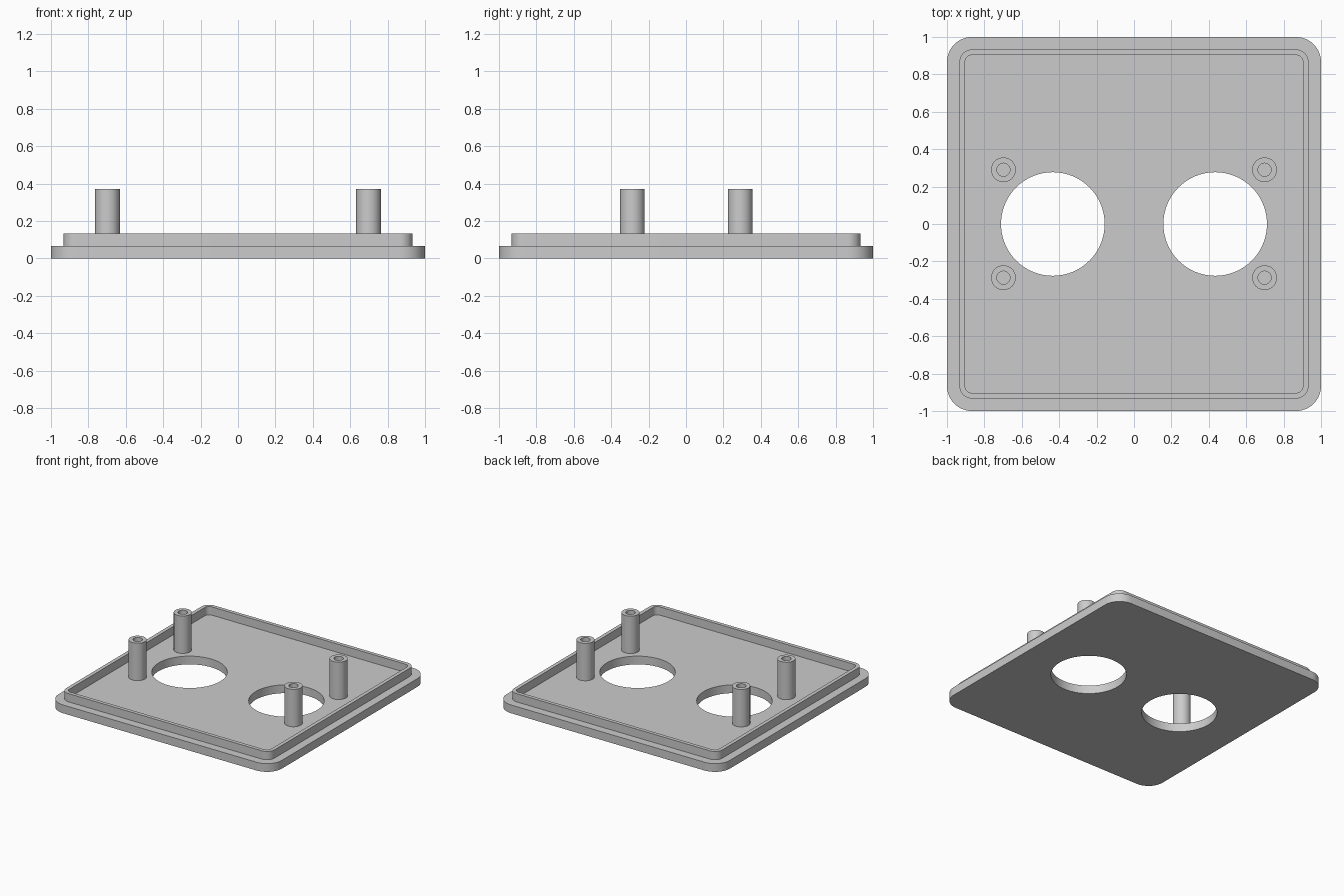
import bpy, bmesh
from math import cos, sin, pi, radians

cube = bpy.data.objects.get("Cube")
if cube:
    bpy.data.objects.remove(cube)

grey = bpy.data.materials.new("plain grey")
grey.use_nodes = True
grey.diffuse_color = (0.6, 0.6, 0.6, 1)
grey.node_tree.nodes["Principled BSDF"].inputs["Base Color"].default_value = grey.diffuse_color


def circle(x, y, r, n=64):
    return [(x + r * cos(2 * pi * i / n), y + r * sin(2 * pi * i / n)) for i in range(n)]


def rounded_square(half, r, n=12):
    """Square outline with n segments in each rounded corner."""
    c = half - r
    pts = []
    for k, (sx, sy) in enumerate([(1, 1), (-1, 1), (-1, -1), (1, -1)]):
        for i in range(n + 1):
            a = (k + i / n) * pi / 2
            pts.append((sx * c + r * cos(a), sy * c + r * sin(a)))
    return pts


def extrude_outlines(name, outlines, z0, z1):
    """Solid between z0 and z1; outlines inside the first one become holes."""
    curve = bpy.data.curves.new(name + "_profile", "CURVE")
    curve.dimensions = "2D"
    curve.fill_mode = "BOTH"
    curve.extrude = (z1 - z0) / 2
    for pts in outlines:
        spline = curve.splines.new("POLY")
        spline.points.add(len(pts) - 1)
        for p, (x, y) in zip(spline.points, pts):
            p.co = (x, y, 0, 1)
        spline.use_cyclic_u = True
    temp = bpy.data.objects.new(name + "_profile", curve)
    bpy.context.collection.objects.link(temp)
    bpy.context.view_layer.update()
    mesh = bpy.data.meshes.new_from_object(
        temp.evaluated_get(bpy.context.evaluated_depsgraph_get()))
    bpy.data.objects.remove(temp)

    # Weld caps to walls and set the solid at its height
    bm = bmesh.new()
    bm.from_mesh(mesh)
    bmesh.ops.remove_doubles(bm, verts=bm.verts, dist=0.0001)
    bmesh.ops.recalc_face_normals(bm, faces=bm.faces)
    bmesh.ops.translate(bm, verts=bm.verts, vec=(0, 0, (z0 + z1) / 2))
    bm.to_mesh(mesh)
    bm.free()
    mesh.materials.clear()
    mesh.materials.append(grey)
    obj = bpy.data.objects.new(name, mesh)
    bpy.context.collection.objects.link(obj)
    bpy.ops.object.select_all(action="DESELECT")
    obj.select_set(True)
    bpy.context.view_layer.objects.active = obj
    bpy.ops.object.shade_smooth_by_angle(angle=radians(30))
    return obj


FLOOR, LIP_TOP, POST_TOP = 0.067, 0.134, 0.37

# Base plate with two round openings
extrude_outlines("base_plate",
                 [rounded_square(1, 0.134)] + [circle(s * 0.434, 0, 0.277) for s in (-1, 1)],
                 0, FLOOR)

# Raised rim set in from the edge
extrude_outlines("rim", [rounded_square(0.933, 0.067), rounded_square(0.903, 0.036)],
                 FLOOR, LIP_TOP)

# Four hollow screw posts
for side, x in (("left", 0.698), ("right", -0.698)):
    for end, y in (("front", -0.287), ("back", 0.29)):
        extrude_outlines(f"{end}_{side}_post",
                         [circle(x, y, 0.066, 40), circle(x, y, 0.035, 40)],
                         FLOOR, POST_TOP)
